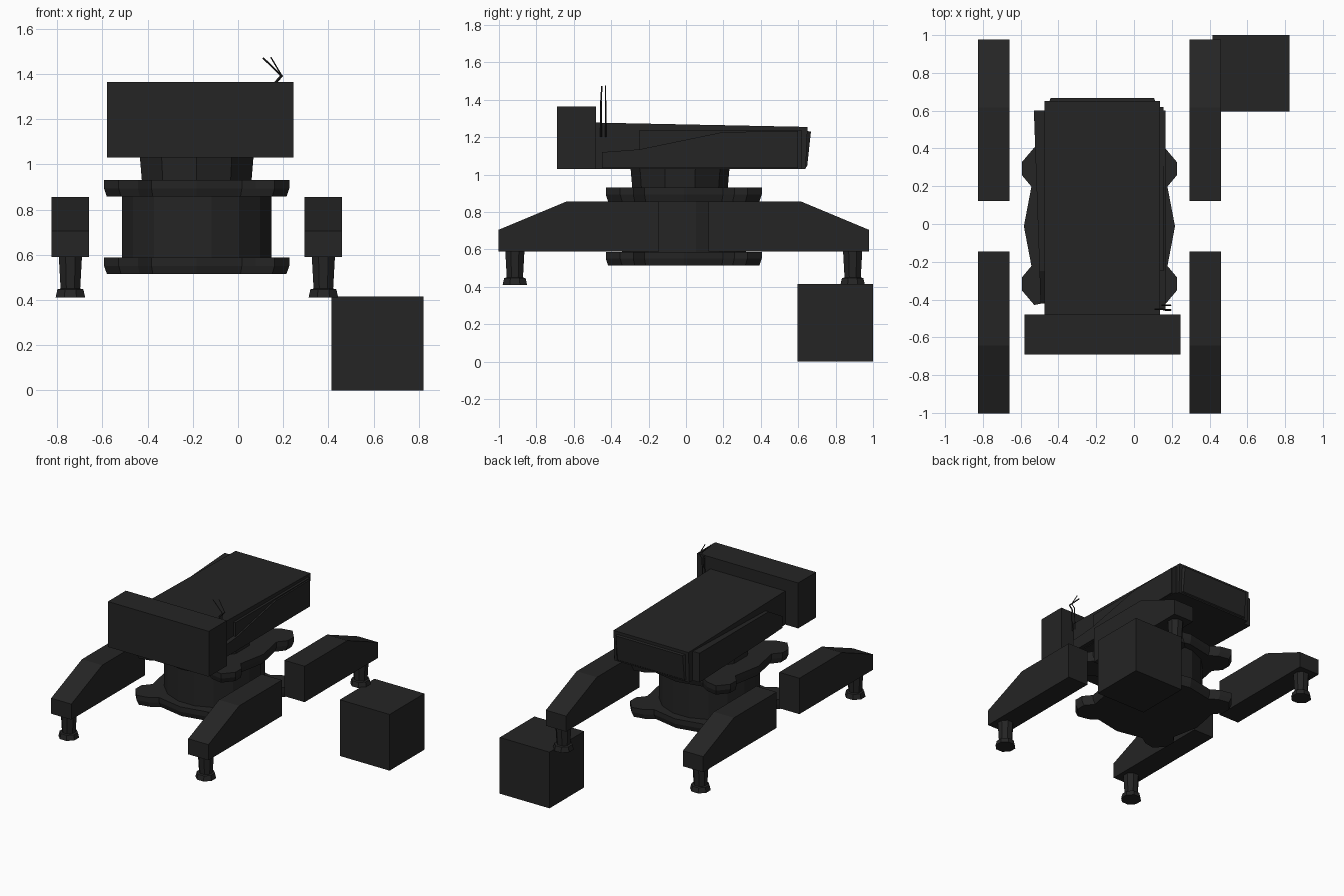
import bpy, bmesh, math
from mathutils import Vector

if "Cube" in bpy.data.objects:
    bpy.data.objects.remove(bpy.data.objects["Cube"])

mat = bpy.data.materials.new("charcoal")
mat.diffuse_color = (0.018, 0.018, 0.018, 1)
mat.use_nodes = True
mat.node_tree.nodes["Principled BSDF"].inputs["Base Color"].default_value = mat.diffuse_color


def finish(name, bm):
    bmesh.ops.recalc_face_normals(bm, faces=bm.faces)
    me = bpy.data.meshes.new(name)
    bm.to_mesh(me)
    bm.free()
    me.materials.append(mat)
    ob = bpy.data.objects.new(name, me)
    bpy.context.collection.objects.link(ob)
    return ob


def loft(name, rings):
    """Skin matching closed rings of points and cap both ends."""
    bm = bmesh.new()
    vs = [[bm.verts.new(p) for p in r] for r in rings]
    n = len(vs[0])
    for a, b in zip(vs, vs[1:]):
        for i in range(n):
            j = (i + 1) % n
            bm.faces.new((a[i], a[j], b[j], b[i]))
    bm.faces.new(vs[0])
    bm.faces.new(vs[-1])
    return finish(name, bm)


def box(name, x0, x1, y0, y1, z0, z1):
    r = [(x0, y0), (x1, y0), (x1, y1), (x0, y1)]
    return loft(name, [[(x, y, z) for x, y in r] for z in (z0, z1)])


def side_profile(name, pts, x0, x1):
    return loft(name, [[(x, y, z) for y, z in pts] for x in (x0, x1)])


def turned(name, cx, cy, sides, levels):
    """Low-poly column; levels are (radius, height)."""
    step = 2 * math.pi / sides
    return loft(name, [[(cx + r * math.cos((i + .5) * step),
                         cy + r * math.sin((i + .5) * step), z)
                        for i in range(sides)] for r, z in levels])


def rod(name, a, b, r=0.004):
    a, b = Vector(a), Vector(b)
    q = (b - a).to_track_quat('Z', 'Y')
    ring = [q @ Vector((r * math.cos(t * math.tau / 4), r * math.sin(t * math.tau / 4), 0))
            for t in range(4)]
    return loft(name, [[a + o for o in ring], [b + o for o in ring]])


CX, CY = -0.183, -0.012

# outrigger legs with tapered posts and pads
for x0, side in ((-0.825, "left"), (0.295, "right")):
    for s, end in ((-1, "front"), (1, "rear")):
        prof = [(0.133, .59), (0.99, .59), (0.99, .705), (0.63, .855), (0.133, .855)]
        side_profile(f"{side}_{end}_leg", [(CY + s * y, z) for y, z in prof], x0, x0 + .165)
        turned(f"{side}_{end}_foot", x0 + .083, CY + s * .903, 8,
               [(.071, .41), (.062, .447), (.047, .45), (.056, .60)])

# lobed base plates: eared corners, bulging middles
quarter = [(.41, .27), (.41, .34), (.345, .417), (.26, .40), (.20, .36), (0, .40)]
outline = []
for sx, sy in ((1, 1), (-1, 1), (-1, -1), (1, -1)):
    pts = [(sx * x, sy * y) for x, y in [(.40, 0), (.36, .21)] + quarter]
    outline += pts[:-1] if sx * sy > 0 else pts[::-1][:-1]
for name, z0, z1 in (("lower_plate", .515, .587), ("upper_plate", .857, .93)):
    loft(name, [[(CX + x * k, CY + y * k, z) for x, y in outline]
                for k, z in ((.97, z0), (1, (z0 + z1) / 2), (1, z1))])

# pedestal drum and neck
turned("pedestal", CX, CY, 16, [(.338, .58), (.338, .86)])
turned("neck", CX, CY - .02, 10, [(.255, .925), (.265, 1.04)])

# main launcher housing with gently sloping roof
side_profile("housing", [(-.485, 1.03), (.64, 1.03), (.65, 1.255), (-.485, 1.278)],
             -.475, .137)
loft("end_cap", [[(-.455, .635, 1.035), (.12, .635, 1.035), (.12, .635, 1.235), (-.455, .635, 1.235)],
                 [(-.44, .648, 1.045), (.105, .648, 1.045), (.105, .668, 1.23), (-.44, .668, 1.23)]])

# side panels
side_profile("right_panel", [(-.25, 1.03), (.62, 1.03), (.62, 1.237), (-.25, 1.237)], .13, .155)
side_profile("right_fairing", [(-.45, 1.035), (.60, 1.035), (.60, 1.232), (.2, 1.228),
                               (-.25, 1.135), (-.45, 1.12)], .13, .167)
loft("left_panel", [[(-.47, y, z), (x, y, z), (x, y, z2), (-.47, y, z2)]
                    for y, x, z, z2 in ((-.42, -.495, 1.035, 1.12), (-.25, -.50, 1.03, 1.22),
                                        (.60, -.53, 1.03, 1.245))])

# shield box at the front
box("front_box", -.58, .245, -.69, -.48, 1.03, 1.365)

# separate crate
box("crate", .415, .822, .595, 1.0, 0, .415)

# whip antennas
rod("antenna_mast_a", (.165, -.455, 1.2), (.17, -.455, 1.37), .006)
rod("antenna_mast_b", (.165, -.43, 1.2), (.17, -.43, 1.37), .004)
rod("antenna_elbow_a", (.165, -.455, 1.36), (.195, -.455, 1.395), .006)
rod("antenna_tip_a", (.195, -.455, 1.39), (.11, -.45, 1.472))
rod("antenna_tip_b", (.195, -.43, 1.39), (.145, -.43, 1.475), .003)
rod("antenna_elbow_b", (.17, -.43, 1.365), (.195, -.43, 1.395), .004)
